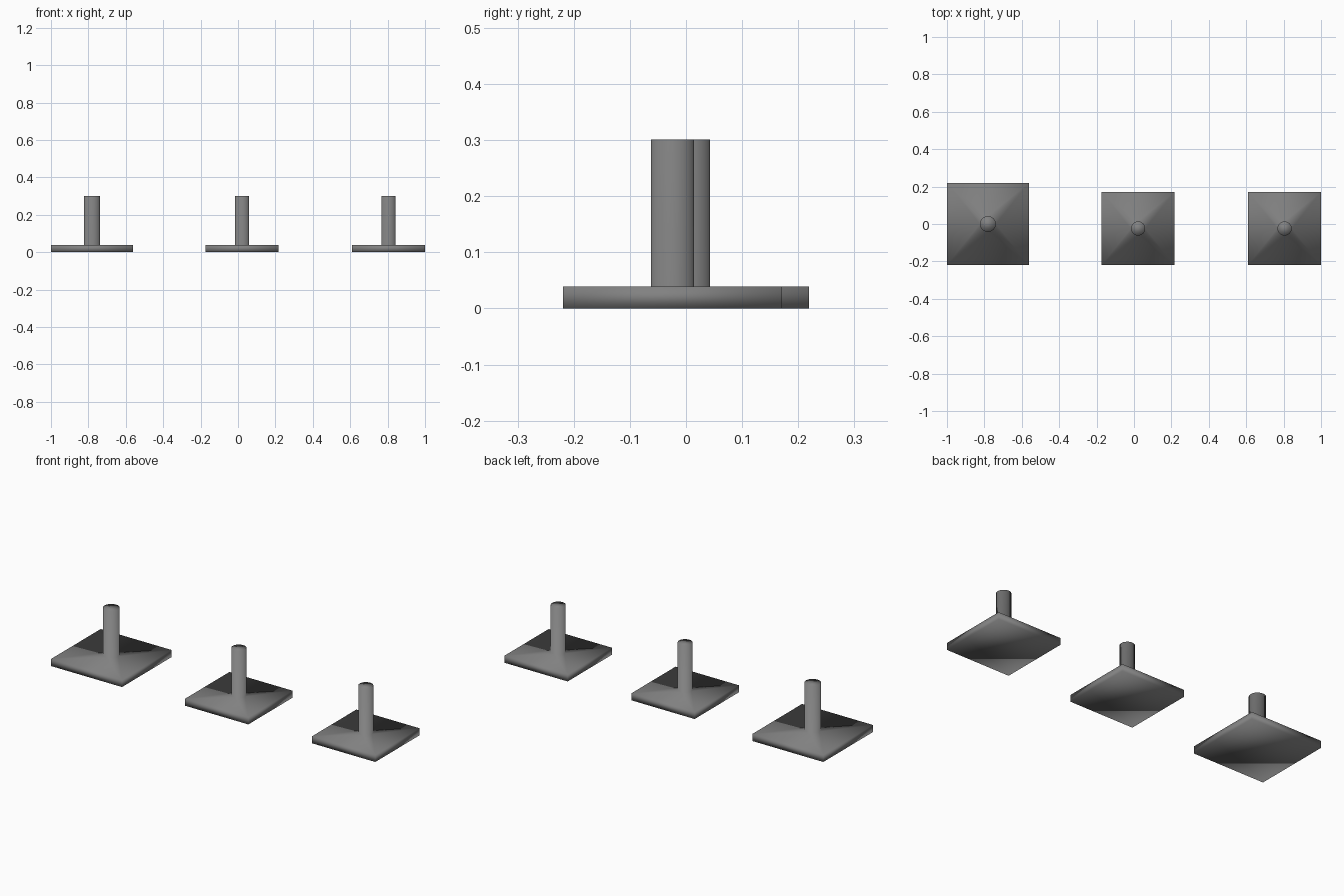
import bpy, bmesh, math

if "Cube" in bpy.data.objects:
    bpy.data.objects.remove(bpy.data.objects["Cube"])

SIDES = 24          # sides of the round post
Q = SIDES // 4

grey = bpy.data.materials.new("mid grey")
grey.diffuse_color = (0.22, 0.22, 0.22, 1)
grey.use_nodes = True
grey.node_tree.nodes["Principled BSDF"].inputs["Base Color"].default_value = grey.diffuse_color


def stand(name, x, y, half, radius, plate_h=0.039, top=0.301):
    bm = bmesh.new()

    def square(z):
        return [bm.verts.new((sx * half, sy * half, z))
                for sx, sy in ((1, 1), (-1, 1), (-1, -1), (1, -1))]

    def ring(z):
        return [bm.verts.new((radius * math.cos(i * math.tau / SIDES),
                              radius * math.sin(i * math.tau / SIDES), z))
                for i in range(SIDES)]

    bottom, upper = square(0), square(plate_h)
    foot, head = ring(plate_h), ring(top)

    # square plate: underside, edges, and top surface joined to the post
    bm.faces.new(bottom[::-1])
    for k in range(4):
        n = (k + 1) % 4
        bm.faces.new((bottom[k], bottom[n], upper[n], upper[k]))
        bm.faces.new((upper[k], upper[n], foot[(k + 1) * Q % SIDES]))
        for i in range(k * Q, (k + 1) * Q):
            bm.faces.new((upper[k], foot[(i + 1) % SIDES], foot[i]))

    # round post and its cap
    for i in range(SIDES):
        j = (i + 1) % SIDES
        bm.faces.new((foot[i], foot[j], head[j], head[i]))
    bm.faces.new(head)

    bmesh.ops.recalc_face_normals(bm, faces=bm.faces)
    for f in bm.faces:
        f.smooth = True          # soft shading runs over every edge
    mesh = bpy.data.meshes.new(name)
    bm.to_mesh(mesh)
    bm.free()
    mesh.materials.append(grey)
    ob = bpy.data.objects.new(name, mesh)
    ob.location = (x, y, 0)
    bpy.context.collection.objects.link(ob)


# one large stand and two smaller ones in a row
stand("large_stand", -0.781, 0, 0.219, 0.0425)
stand("middle_stand", 0.022, -0.024, 0.195, 0.038)
stand("right_stand", 0.805, -0.024, 0.195, 0.038)
